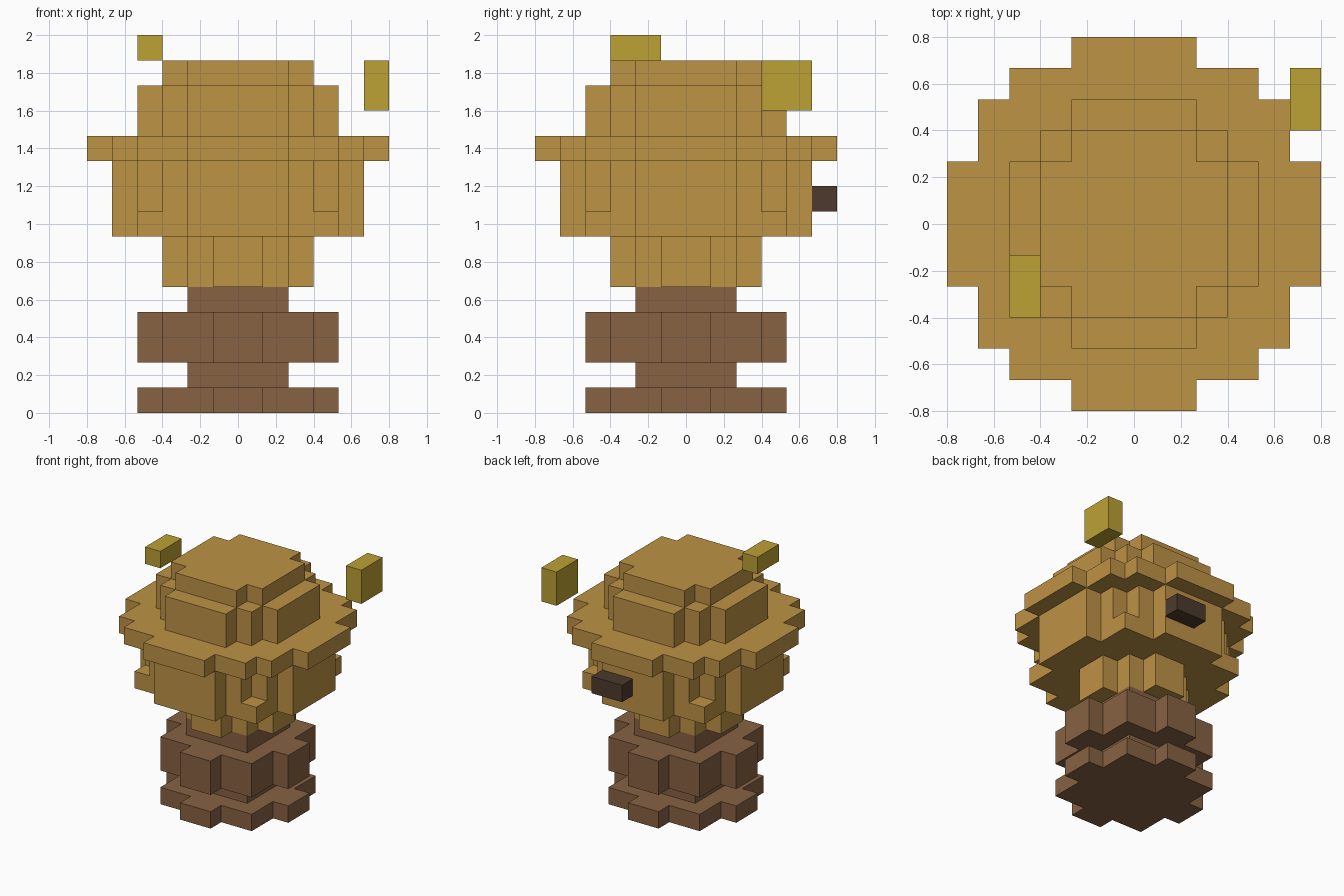
import bpy
import bmesh

U = 2 / 15  # one block of the grid

cube = bpy.data.objects.get("Cube")
if cube:
    bpy.data.objects.remove(cube, do_unlink=True)


def material(name, rgb):
    """Flat material from 0-255 sRGB values."""
    lin = [c / 255 / 12.92 if c < 11 else ((c / 255 + 0.055) / 1.055) ** 2.4 for c in rgb]
    mat = bpy.data.materials.new(name)
    mat.use_nodes = True
    mat.diffuse_color = (*lin, 1)
    mat.node_tree.nodes["Principled BSDF"].inputs["Base Color"].default_value = (*lin, 1)
    return mat


straw = material("straw tan", (190, 147, 69))
wood = material("wood brown", (135, 98, 66))
yellow = material("bee yellow", (188, 161, 53))
dark = material("dark brown", (77, 58, 44))


def prism(name, outline, z0, z1, mat):
    """Extrude a counter-clockwise outline, in blocks, from z0 to z1."""
    bm = bmesh.new()
    face = bm.faces.new([bm.verts.new((x * U, y * U, z0 * U)) for x, y in outline])
    top = bmesh.ops.extrude_face_region(bm, geom=[face])["geom"]
    bmesh.ops.translate(bm, vec=(0, 0, (z1 - z0) * U),
                        verts=[v for v in top if isinstance(v, bmesh.types.BMVert)])
    bmesh.ops.recalc_face_normals(bm, faces=bm.faces)
    mesh = bpy.data.meshes.new(name)
    bm.to_mesh(mesh)
    bm.free()
    mesh.materials.append(mat)
    obj = bpy.data.objects.new(name, mesh)
    bpy.context.collection.objects.link(obj)
    return obj


def stepped(name, steps, z0, z1, mat):
    """Layer with a stepped round plan; steps are (half x, half y), narrowest first."""
    quarter = []  # from the +x side round to the +y side
    for i in range(len(steps) - 1, -1, -1):
        x, y = steps[i]
        quarter.append((x, y))
        if i:
            quarter.append((steps[i - 1][0], y))
    outline = quarter + [(-x, y) for x, y in reversed(quarter)]
    outline += [(-x, -y) for x, y in quarter] + [(x, -y) for x, y in reversed(quarter)]
    return prism(name, outline, z0, z1, mat)


def box(name, x0, x1, y0, y1, z0, z1, mat):
    return prism(name, [(x0, y0), (x1, y0), (x1, y1), (x0, y1)], z0, z1, mat)


# Wooden stand: two stepped discs joined by square posts
disc = [(1, 4), (3, 3), (4, 1)]
stepped("stand_foot", disc, 0, 1, wood)
stepped("stand_lower_post", [(2, 2)], 1, 2, wood)
stepped("stand_disc", disc, 2, 4, wood)
stepped("stand_upper_post", [(2, 2)], 4, 5, wood)

# Straw hive, from the neck up to the crown
stepped("hive_neck", [(1, 3), (2, 2), (3, 1)], 5, 7, straw)
stepped("hive_body_floor", [(2, 5), (4, 4), (5, 2)], 7, 8, straw)
stepped("hive_body", [(2, 5), (3, 4), (4, 3), (5, 2)], 8, 10, straw)
stepped("hive_rim", [(2, 6), (4, 5), (5, 4), (6, 2)], 10, 11, straw)
stepped("hive_dome", [(2, 4), (3, 3), (4, 2)], 11, 13, straw)
stepped("hive_crown", [(2, 3), (3, 2)], 13, 14, straw)

# Entrance block on the back and two hovering bees
box("hive_entrance", 0, 2, 5, 6, 8, 9, dark)
box("bee_front", -4, -3, -3, -1, 14, 15, yellow)
box("bee_back", 5, 6, 3, 5, 12, 14, yellow)
